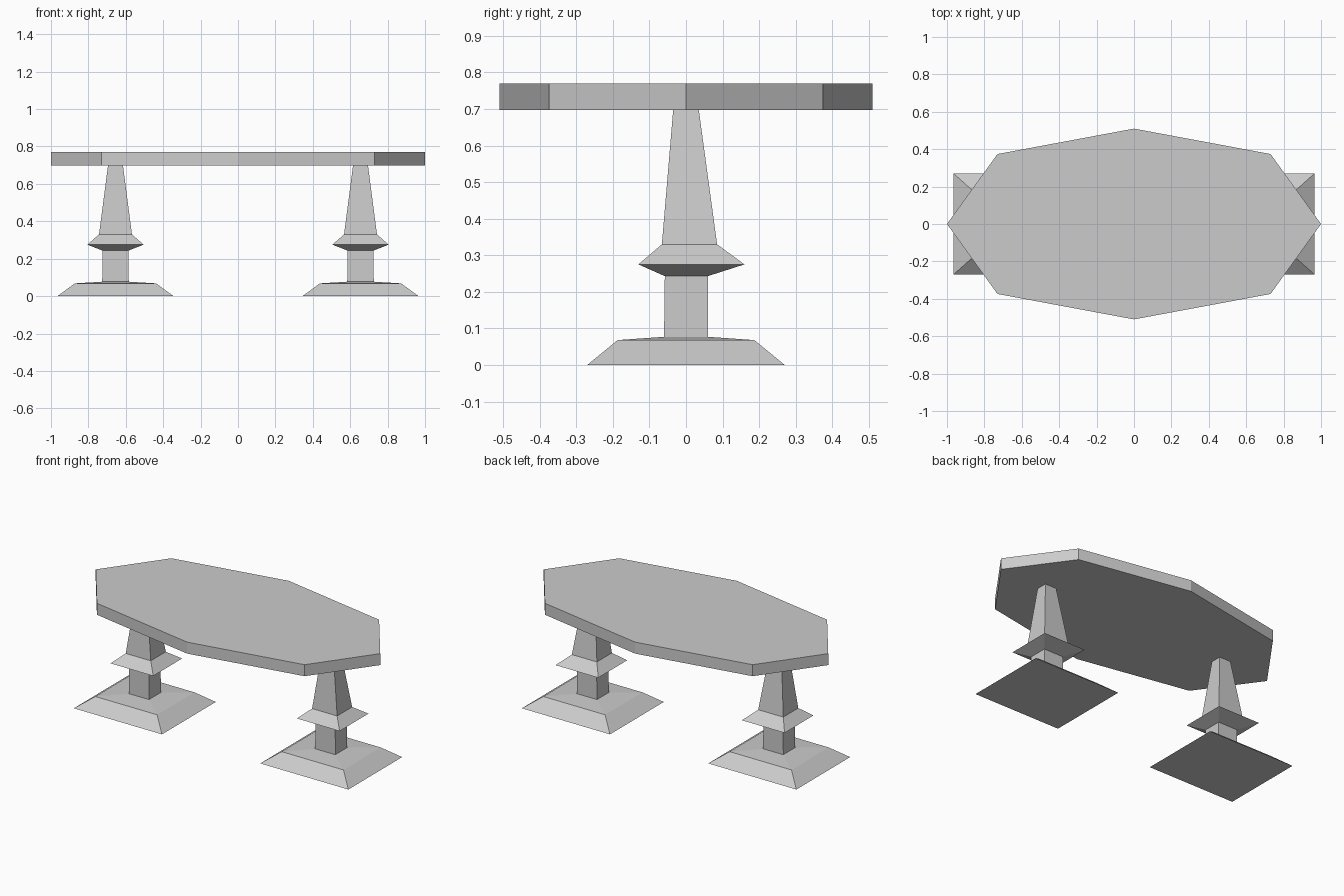
import bpy
import bmesh

cube = bpy.data.objects.get("Cube")
if cube:
    bpy.data.objects.remove(cube, do_unlink=True)

# Single flat colour
grey = bpy.data.materials.new("light_grey")
grey.use_nodes = True
colour = (0.6, 0.6, 0.6, 1)
grey.diffuse_color = colour
grey.node_tree.nodes["Principled BSDF"].inputs["Base Color"].default_value = colour


def loft(name, rings):
    """Skin a stack of equally sized vertex rings and cap both ends."""
    bm = bmesh.new()
    loops = [[bm.verts.new(p) for p in ring] for ring in rings]
    count = len(loops[0])
    for low, high in zip(loops, loops[1:]):
        for i in range(count):
            j = (i + 1) % count
            bm.faces.new((low[i], low[j], high[j], high[i]))
    bm.faces.new(loops[0][::-1])
    bm.faces.new(loops[-1])
    bmesh.ops.recalc_face_normals(bm, faces=bm.faces)
    mesh = bpy.data.meshes.new(name)
    bm.to_mesh(mesh)
    bm.free()
    mesh.materials.append(grey)
    obj = bpy.data.objects.new(name, mesh)
    bpy.context.collection.objects.link(obj)
    return obj


def rectangle(x, half, y0, y1, z):
    return [(x - half, y0, z), (x + half, y0, z), (x + half, y1, z), (x - half, y1, z)]


# Eight-sided table top
outline = [(1, 0), (0.73, 0.374), (0, 0.51), (-0.73, 0.374),
           (-1, 0), (-0.73, -0.374), (0, -0.51), (0.73, -0.374)]
loft("table_top", [[(x, y, z) for x, y in outline] for z in (0.697, 0.77)])

# Pedestal sections: half width, front y, back y, height
pedestal = [(0.31, -0.27, 0.27, 0), (0.217, -0.187, 0.187, 0.068),
            (0.071, -0.06, 0.06, 0.077), (0.069, -0.058, 0.06, 0.243),
            (0.15, -0.13, 0.16, 0.275), (0.088, -0.066, 0.085, 0.33),
            (0.04, -0.035, 0.035, 0.698)]
for side, x in (("left", 0.655), ("right", -0.655)):
    loft(side + "_pedestal", [rectangle(x, *section) for section in pedestal])
